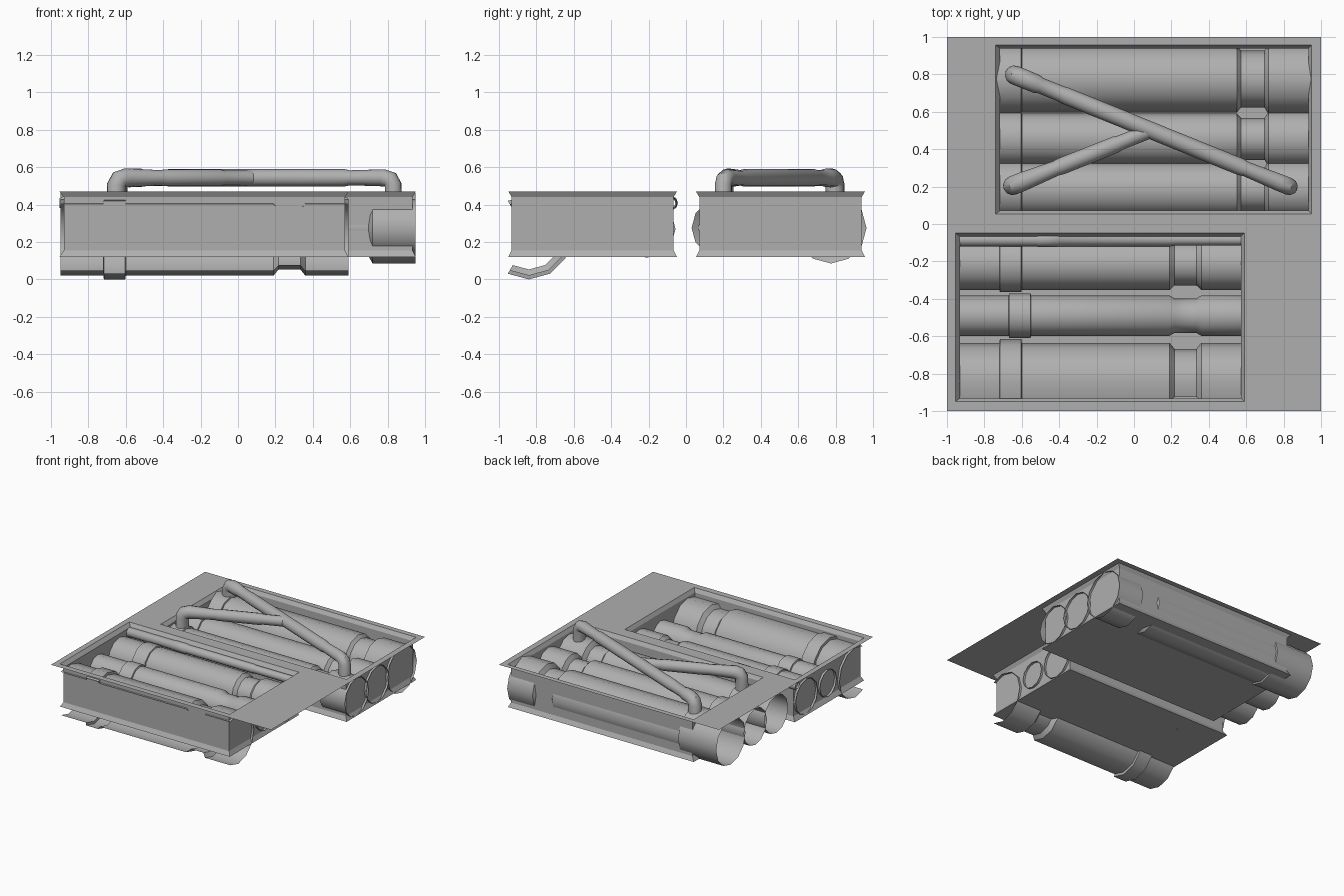
import bpy, bmesh
from math import cos, sin, radians
from mathutils import Vector

if "Cube" in bpy.data.objects:
    bpy.data.objects.remove(bpy.data.objects["Cube"])

TOP, FLOOR = 0.47, 0.12
PITS = {"back": (-0.74, 0.95, 0.053, 0.957), "front": (-0.955, 0.59, -0.95, -0.048)}

# Dark grey metal
METAL = bpy.data.materials.new("dark_metal")
METAL.diffuse_color = (0.43, 0.43, 0.43, 1)
METAL.use_nodes = True
METAL.node_tree.nodes["Principled BSDF"].inputs["Base Color"].default_value = METAL.diffuse_color


def finish(name, bm, smooth=False):
    me = bpy.data.meshes.new(name)
    bmesh.ops.recalc_face_normals(bm, faces=bm.faces)
    bm.to_mesh(me)
    bm.free()
    me.materials.append(METAL)
    ob = bpy.data.objects.new(name, me)
    bpy.context.collection.objects.link(ob)
    if smooth:
        me.shade_smooth()
        me.set_sharp_from_angle(angle=radians(38))
    return ob


def tube(name, rings, normal, segs=12, arc=None):
    """Open tube through (point, radius) rings; the path lies in the plane of `normal`."""
    bm = bmesh.new()
    n = Vector(normal).normalized()
    pts = [Vector(p) for p, r in rings]
    steps = arc if arc else range(segs)
    loops = []
    for i, (p, r) in enumerate(rings):
        a = (pts[i] - pts[i - 1]).normalized() if i else Vector()
        b = (pts[i + 1] - pts[i]).normalized() if i < len(pts) - 1 else Vector()
        up = n.cross((a + b).normalized())
        loops.append([bm.verts.new(pts[i] + r * (cos(t) * n + sin(t) * up))
                      for t in (radians(360 * k / segs) for k in steps)])
    m = len(steps)
    for l0, l1 in zip(loops, loops[1:]):
        for k in range(m if not arc else m - 1):
            j = (k + 1) % m
            bm.faces.new((l0[k], l0[j], l1[j], l1[k]))
    return finish(name, bm, True)


# Top plate with two rectangular openings
bm = bmesh.new()
xs = sorted({-1, 1} | {v for p in PITS.values() for v in p[:2]})
ys = sorted({-1, 1} | {v for p in PITS.values() for v in p[2:]})
grid = {(x, y): bm.verts.new((x, y, TOP)) for x in xs for y in ys}
for x0, x1 in zip(xs, xs[1:]):
    for y0, y1 in zip(ys, ys[1:]):
        cx, cy = (x0 + x1) / 2, (y0 + y1) / 2
        if not any(a < cx < b and c < cy < d for a, b, c, d in PITS.values()):
            bm.faces.new([grid[q] for q in ((x0, y0), (x1, y0), (x1, y1), (x0, y1))])
bmesh.ops.delete(bm, geom=[v for v in bm.verts if not v.link_faces], context='VERTS')
finish("floor_plate", bm)

# Pits: flared lip, straight wall, flared foot and floor
for name, (x0, x1, y0, y1) in PITS.items():
    bm = bmesh.new()
    loops = []
    for inset, z in ((0, TOP), (0.018, 0.44), (0.018, 0.155), (0, FLOOR)):
        left = x0 + inset * 1.3
        loops.append([bm.verts.new(c) for c in (
            (left, y0 + inset, z), (x1 - inset, y0 + inset, z),
            (x1 - inset, y1 - inset, z), (left, y1 - inset, z))])
    for a, b in zip(loops, loops[1:]):
        for k in range(4):
            bm.faces.new((a[k], a[k - 1], b[k - 1], b[k]))
    bm.faces.new(loops[-1])
    finish(name + "_pit", bm)

# Back pipes: wide ends and a narrowed neck, running on past the left wall
for name, y, r in (("large", 0.775, 0.178), ("middle", 0.455, 0.137), ("small", 0.185, 0.143)):
    w, s = r + 0.012, r - 0.025
    prof = ((-0.95, w), (-0.603, w), (-0.6, r), (0.55, r), (0.572, s),
            (0.698, s), (0.72, w), (0.95, w))
    tube("back_pipe_" + name, [((x, y, 0.275), q) for x, q in prof], (0, 1, 0))

# Front pipes: collar on the left, narrowed neck on the right; the large one is cut at the tile edge
for name, y, z, r, s, c, arc in (("large", -0.84, 0.225, 0.205, 0.172, -0.72, range(-4, 5)),
                                 ("middle", -0.49, 0.27, 0.108, 0.092, -0.67, None),
                                 ("small", -0.21, 0.27, 0.143, 0.118, -0.72, None)):
    w = r + (0.02 if arc else 0.011)
    prof = ((-0.95, r), (c, r), (c + 0.003, w), (c + 0.117, w), (c + 0.12, r),
            (0.19, r), (0.217, s), (0.333, s), (0.36, r), (0.59, r))
    tube("front_pipe_" + name, [((x, y, z), q) for x, q in prof], (0, 1, 0), arc=arc)

# Slim conduit along the inner wall of the front pit
conduit = ((-0.955, 0.026), (-0.935, 0.037), (-0.52, 0.037), (-0.515, 0.04), (-0.405, 0.04),
           (-0.4, 0.036), (0.2, 0.036), (0.22, 0.032), (0.56, 0.032), (0.585, 0.032))
tube("wall_conduit", [((x, -0.083, 0.408), q) for x, q in conduit], (0, 1, 0), 10)


def elbow(foot, toward, r=0.051, z=0.543):
    """Rings rising out of the pit and bending toward another point."""
    f, d = Vector(foot), (Vector(toward) - Vector(foot)).normalized()
    path = ((0, 0.36), (0, z - 0.04), (0.016, z - 0.01), (0.055, z))
    return [((*(f + d * t), h), r) for t, h in path], d


def along(p, d, t):
    return (*(Vector(p) + d * t), 0.543)


# Raised pipe crossing over the back pit
a, b = (-0.64, 0.797), (0.83, 0.2)
ra, d = elbow(a, b)
rb, _ = elbow(b, a, 0.046)
length = (Vector(b) - Vector(a)).length
mid = [(along(a, d, t), r) for t, r in ((0.13, 0.05), (0.15, 0.043), (0.27, 0.043), (0.29, 0.046),
                                        (length - 0.28, 0.046), (length - 0.25, 0.04))]
tube("raised_pipe", ra + mid + rb[::-1], (-d.y, d.x, 0))

# Branch joining the raised pipe
c, j = (-0.65, 0.205), (0.09, 0.5)
rc, d = elbow(c, j)
length = (Vector(j) - Vector(c)).length
mid = [(along(c, d, t), r) for t, r in ((0.25, 0.041), (0.28, 0.045), (length - 0.2, 0.045),
                                        (length - 0.18, 0.04), (length, 0.04))]
tube("raised_branch", rc + mid, (-d.y, d.x, 0))
